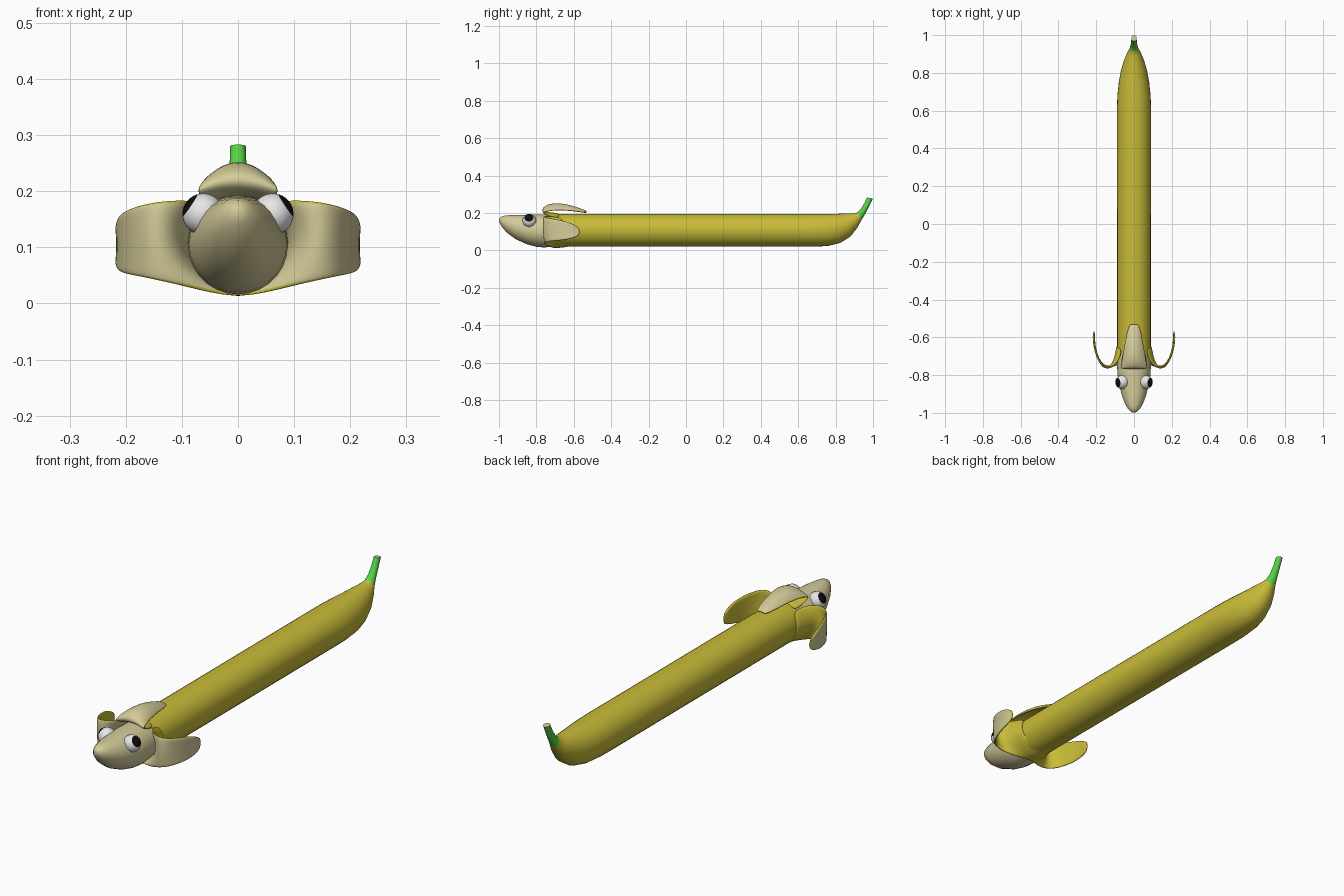
import bpy, bmesh, math
from mathutils import Vector

if "Cube" in bpy.data.objects:
    bpy.data.objects.remove(bpy.data.objects["Cube"], do_unlink=True)


def material(name, rgb):
    m = bpy.data.materials.new(name)
    m.use_nodes = True
    m.diffuse_color = (*rgb, 1)
    m.node_tree.nodes["Principled BSDF"].inputs["Base Color"].default_value = (*rgb, 1)
    return m


YELLOW = material("peel yellow", (0.58, 0.50, 0.04))
CREAM = material("fruit cream", (0.66, 0.60, 0.32))
GREEN = material("stem green", (0.09, 0.66, 0.06))
WHITE = material("eye white", (0.8, 0.8, 0.8))
BLACK = material("pupil black", (0.004, 0.004, 0.004))


def add_object(name, bm, mats, angle=50):
    mesh = bpy.data.meshes.new(name)
    bm.to_mesh(mesh)
    bm.free()
    for m in mats:
        mesh.materials.append(m)
    ob = bpy.data.objects.new(name, mesh)
    bpy.context.collection.objects.link(ob)
    bpy.ops.object.select_all(action="DESELECT")
    ob.select_set(True)
    bpy.context.view_layer.objects.active = ob
    bpy.ops.object.shade_smooth_by_angle(angle=math.radians(angle))
    return ob


def loft(name, rings, mats, ring_mats=None, sides=28):
    """Skin elliptical rings given as (top y, top z, bottom y, bottom z, half width)."""
    bm = bmesh.new()
    loops = []
    for yt, zt, yb, zb, w in rings:
        mid = Vector((0, yt + yb, zt + zb)) / 2
        up = Vector((0, yt - yb, zt - zb)) / 2
        angles = [math.tau * i / sides for i in range(sides)]
        loops.append([bm.verts.new(mid + up * math.cos(a) + Vector((w * math.sin(a), 0, 0)))
                      for a in angles])
    for k in range(len(loops) - 1):
        a, b = loops[k], loops[k + 1]
        for i in range(sides):
            j = (i + 1) % sides
            f = bm.faces.new((a[i], a[j], b[j], b[i]))
            f.material_index = ring_mats[k] if ring_mats else 0
    bm.faces.new(loops[0])
    cap = bm.faces.new(loops[-1])
    cap.material_index = len(mats) - 1
    bmesh.ops.recalc_face_normals(bm, faces=bm.faces)
    return add_object(name, bm, mats)


def peel(name, rows, outward, mirror=False, across=6):
    """Curved strip; each row is three points, cream on the outward face, yellow behind."""
    bm = bmesh.new()
    grid = []
    for row in rows:
        a, b, c = (Vector(p) for p in row)
        line = []
        for i in range(across + 1):
            t = i / across
            p = a * (1 - t) * (1 - 2 * t) + b * 4 * t * (1 - t) + c * t * (2 * t - 1)
            line.append(bm.verts.new(p))
        grid.append(line)
    for a, b in zip(grid, grid[1:]):
        for i in range(across):
            bm.faces.new((a[i], a[i + 1], b[i + 1], b[i]))
    bm.normal_update()
    bm.faces.ensure_lookup_table()
    if bm.faces[len(bm.faces) - across // 2].normal.dot(Vector(outward)) < 0:
        bmesh.ops.reverse_faces(bm, faces=bm.faces)
    ob = add_object(name, bm, [CREAM, YELLOW], 180)
    if mirror:
        ob.modifiers.new("Mirror", "MIRROR").merge_threshold = 0.002
    s = ob.modifiers.new("Thickness", "SOLIDIFY")
    s.thickness = 0.011
    s.offset = -1
    s.material_offset = 1
    s.material_offset_rim = 1
    sub = ob.modifiers.new("Smooth", "SUBSURF")
    sub.levels = sub.render_levels = 2
    return ob


# Long body tapering into the upturned stem
loft("body_and_stem", [
    (-0.69, 0.196, -0.69, 0.020, 0.089),
    (0.62, 0.196, 0.62, 0.020, 0.090),
    (0.68, 0.196, 0.68, 0.020, 0.088),
    (0.75, 0.196, 0.76, 0.024, 0.080),
    (0.80, 0.196, 0.825, 0.040, 0.069),
    (0.85, 0.197, 0.88, 0.075, 0.054),
    (0.89, 0.198, 0.915, 0.120, 0.038),
    (0.915, 0.202, 0.940, 0.165, 0.024),
    (0.933, 0.220, 0.958, 0.195, 0.018),
    (0.952, 0.250, 0.980, 0.237, 0.015),
    (0.968, 0.283, 0.999, 0.278, 0.014),
], [YELLOW, GREEN, CREAM], [0] * 7 + [1] * 3)

# Peeled fruit forming the head
loft("head", [
    (-0.66, 0.190, -0.66, 0.024, 0.083),
    (-0.76, 0.192, -0.76, 0.016, 0.089),
    (-0.80, 0.192, -0.80, 0.020, 0.087),
    (-0.85, 0.191, -0.85, 0.033, 0.079),
    (-0.91, 0.190, -0.91, 0.060, 0.064),
    (-0.955, 0.188, -0.955, 0.093, 0.046),
    (-0.98, 0.184, -0.98, 0.120, 0.031),
    (-0.993, 0.177, -0.993, 0.140, 0.018),
    (-0.999, 0.168, -0.999, 0.153, 0.007),
], [CREAM])

# Ear-like side peels, joined under the chin
peel("side_peels", [
    ((0, -0.62, 0.024), (0.082, -0.64, 0.085), (0.060, -0.66, 0.172)),
    ((0, -0.70, 0.014), (0.088, -0.71, 0.085), (0.070, -0.72, 0.182)),
    ((0.085, -0.755, 0.031), (0.122, -0.768, 0.105), (0.115, -0.768, 0.184)),
    ((0.160, -0.765, 0.044), (0.168, -0.765, 0.108), (0.165, -0.765, 0.179)),
    ((0.200, -0.71, 0.051), (0.203, -0.70, 0.108), (0.200, -0.71, 0.169)),
    ((0.220, -0.63, 0.057), (0.218, -0.63, 0.105), (0.220, -0.63, 0.155)),
    ((0.220, -0.575, 0.078), (0.217, -0.565, 0.102), (0.220, -0.575, 0.125)),
], (1, 0, 0), mirror=True)

# Top peel folded back over the neck: y, z, half width, edge droop
top_rows = [
    (-0.68, 0.190, 0.060, 0.022), (-0.74, 0.194, 0.066, 0.015),
    (-0.772, 0.212, 0.072, 0.012), (-0.762, 0.240, 0.073, 0.030),
    (-0.70, 0.258, 0.064, 0.038), (-0.62, 0.245, 0.050, 0.028),
    (-0.555, 0.222, 0.036, 0.012), (-0.528, 0.211, 0.020, 0.004),
]
peel("top_peel", [((-w, y, z - d), (0, y, z), (w, y, z - d)) for y, z, w, d in top_rows],
     (0, 0, 1))

# Eyes with the pupil as the polar cap of each ball
for side, label in ((1, "left"), (-1, "right")):
    bm = bmesh.new()
    bmesh.ops.create_uvsphere(bm, u_segments=24, v_segments=18, radius=0.037)
    for f in bm.faces:
        f.smooth = True
        f.material_index = int(f.calc_center_median().z > 0.030)
    look = Vector((side * 0.82, -0.08, 0.55))
    turn = Vector((0, 0, 1)).rotation_difference(look.normalized())
    bmesh.ops.rotate(bm, verts=bm.verts, matrix=turn.to_matrix())
    bmesh.ops.translate(bm, verts=bm.verts, vec=(side * 0.062, -0.837, 0.159))
    add_object(label + "_eye", bm, [WHITE, BLACK])
